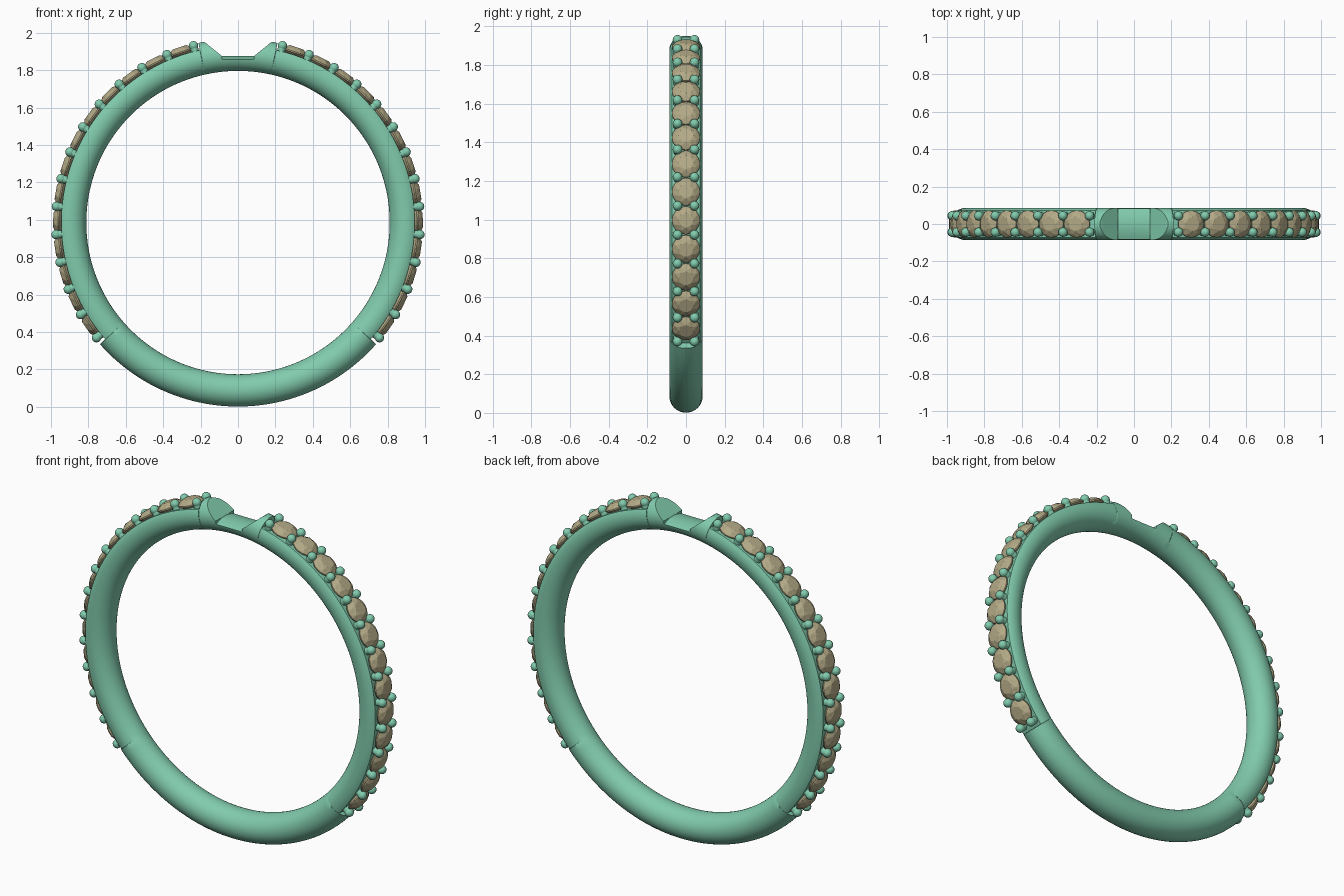
import bpy, bmesh
from math import sin, cos, acos, pi, radians, degrees
from mathutils import Matrix, Vector

if "Cube" in bpy.data.objects:
    bpy.data.objects.remove(bpy.data.objects["Cube"])

CZ = 0.985               # ring centre height
RC, RT = 0.8975, 0.0865  # centre-line radius and tube radius of the band
STEP, FIRST, COUNT = 8.85, 75.9, 13
CHANNEL_TOP, CHANNEL_END = 77.6, -41.3
NOTCH = 84.5


def material(name, col):
    m = bpy.data.materials.new(name)
    m.diffuse_color = (*col, 1)
    m.use_nodes = True
    m.node_tree.nodes["Principled BSDF"].inputs["Base Color"].default_value = m.diffuse_color
    return m


metal = material("green_metal", (0.22, 0.60, 0.42))
gem = material("tan_stone", (0.45, 0.40, 0.24))


def finish(bm, name, mat, smooth):
    bmesh.ops.recalc_face_normals(bm, faces=bm.faces[:])
    me = bpy.data.meshes.new(name)
    bm.to_mesh(me)
    bm.free()
    me.materials.append(mat)
    ob = bpy.data.objects.new(name, me)
    bpy.context.collection.objects.link(ob)
    if smooth:
        bpy.ops.object.select_all(action='DESELECT')
        ob.select_set(True)
        bpy.context.view_layer.objects.active = ob
        bpy.ops.object.shade_smooth_by_angle(angle=radians(32))
    return ob


def frame(deg):
    """Places local +z along the outward radius at this angle."""
    return Matrix.Translation((0, 0, CZ)) @ Matrix.Rotation(radians(90 - deg), 4, 'Y')


# Band: round section, cut flat in the stone channel and at the top notch
def span(a, b, step):
    n = max(1, round(abs(a - b) / step))
    return [a + (b - a) * i / n for i in range(n + 1)]


def notch_floor(d):
    return 0.872 / sin(radians(d)), 0.018


def slope(d):
    t = radians(d)
    return 0.821 / (sin(t) - 0.81 * cos(t)), 0


half = [(d, *notch_floor(d)) for d in span(90, NOTCH, 1)]
half += [(d, *slope(d)) for d in span(NOTCH - 0.05, 78.9, 0.4)]
half += [(d, 1, 0) for d in span(78.8, CHANNEL_TOP, 0.6)]
half += [(d, 0.945, 0) for d in span(CHANNEL_TOP - 0.1, CHANNEL_END, 2)]
half += [(d, 1, 0) for d in span(CHANNEL_END - 0.1, -90, 2)]
stations = half + [(180 - d, c, k) for d, c, k in half[-2:0:-1]]


def section(deg, cut, crown, arc=36, flat=8):
    phi = max(0.1, acos(max(-1, min(1, (cut - RC) / RT))))
    pts = []
    for i in range(arc + 1):
        a = phi + (2 * pi - 2 * phi) * i / arc
        pts.append((RT * sin(a), RC + RT * cos(a)))
    hw, edge = RT * sin(phi), RC + RT * cos(phi)
    for i in range(1, flat):
        u = -1 + 2 * i / flat
        pts.append((hw * u, edge + crown * (1 - u * u)))
    m = frame(deg)
    return [m @ Vector((0, y, r)) for y, r in pts]


bm = bmesh.new()
rings = [[bm.verts.new(p) for p in section(*s)] for s in stations]
for i, a in enumerate(rings):
    b = rings[(i + 1) % len(rings)]
    for j in range(len(a)):
        k = (j + 1) % len(a)
        bm.faces.new((a[j], a[k], b[k], b[j]))
finish(bm, "ring_band", metal, True)


# Stones: faceted round cut with table, crown, girdle and point
def add_stone(bm, m):
    def ring(n, r, h, off=0.0):
        return [bm.verts.new(m @ Vector((r * cos(2 * pi * (i + off) / n),
                                         r * sin(2 * pi * (i + off) / n), h)))
                for i in range(n)]
    table = ring(8, 0.038, 0.988)
    kite = ring(8, 0.058, 0.978, 0.5)
    top = ring(16, 0.073, 0.963)
    low = ring(16, 0.073, 0.956)
    tip = bm.verts.new(m @ Vector((0, 0, 0.905)))
    bm.faces.new(table)
    for i in range(8):
        n = (i + 1) % 8
        g0, g1, g2 = top[2 * i], top[2 * i + 1], top[(2 * i + 2) % 16]
        bm.faces.new((table[i], kite[i], table[n]))
        bm.faces.new((table[i], g0, kite[i]))
        bm.faces.new((table[n], kite[i], g2))
        bm.faces.new((kite[i], g0, g1))
        bm.faces.new((kite[i], g1, g2))
    for i in range(16):
        n = (i + 1) % 16
        bm.faces.new((top[i], low[i], low[n], top[n]))
        bm.faces.new((low[i], tip, low[n]))


# Prongs: a ball on a short post
def add_prong(bm, m):
    for y in (-0.044, 0.044):
        bmesh.ops.create_uvsphere(bm, u_segments=16, v_segments=10, radius=0.025,
                                  matrix=m @ Matrix.Translation((0, y, 0.975)))
        bmesh.ops.create_cone(bm, cap_ends=True, segments=16, radius1=0.021,
                              radius2=0.021, depth=0.045,
                              matrix=m @ Matrix.Translation((0, y, 0.9525)))


for side in ("right", "left"):
    place = (lambda d: frame(d)) if side == "right" else (lambda d: frame(180 - d))
    stones, prongs = bmesh.new(), bmesh.new()
    for i in range(COUNT):
        add_stone(stones, place(FIRST - STEP * (i + 0.5)))
    for i in range(COUNT + 1):
        add_prong(prongs, place(FIRST - STEP * i))
    finish(stones, side + "_stones", gem, False)
    finish(prongs, side + "_prongs", metal, True)
